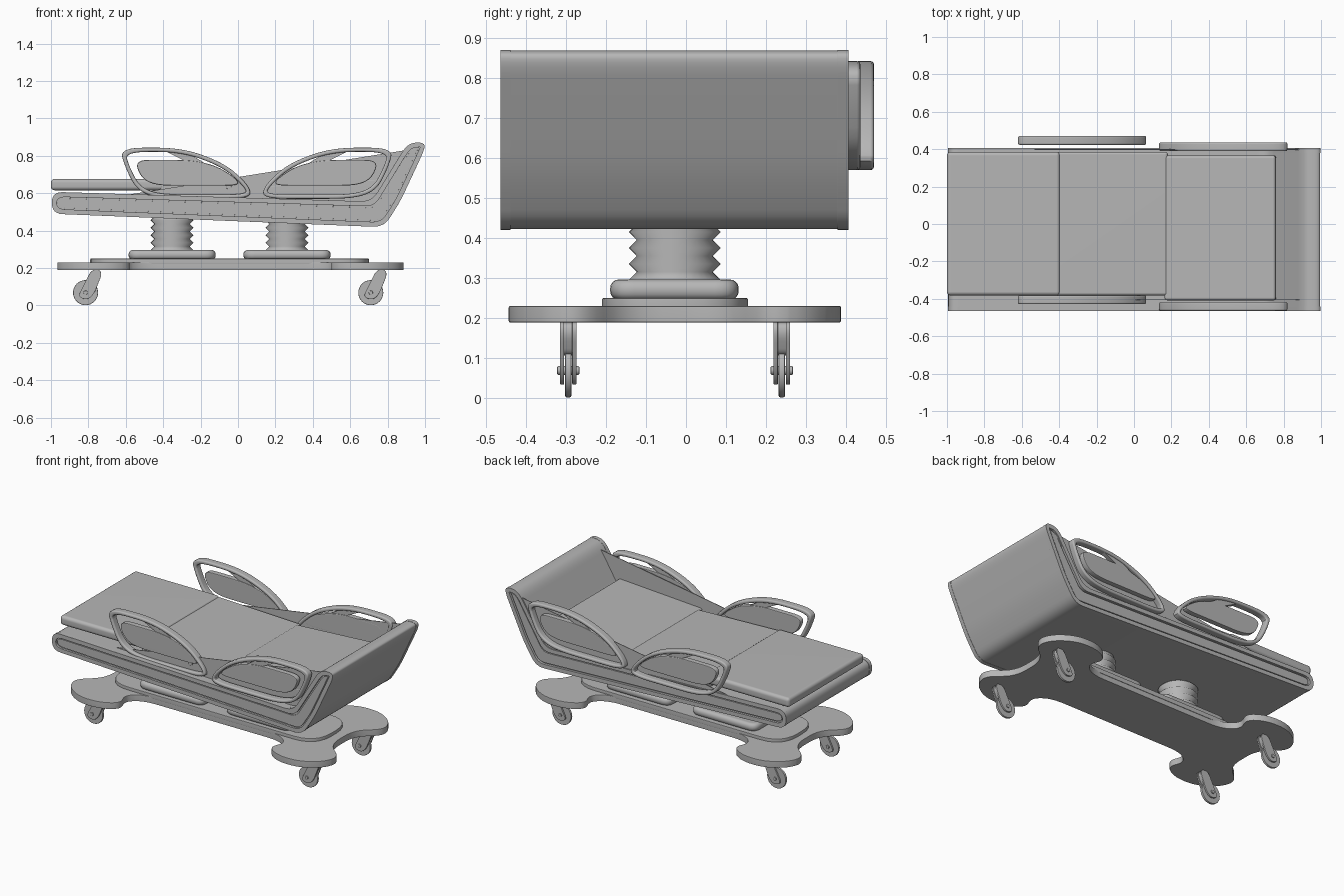
import bpy, bmesh, math
from mathutils import Vector, Matrix

if "Cube" in bpy.data.objects:
    bpy.data.objects.remove(bpy.data.objects["Cube"])

CX, CY = -0.04, -0.028      # centre of the wheeled base
grey = bpy.data.materials.new("mid_grey")
grey.diffuse_color = (0.47, 0.47, 0.47, 1)
grey.use_nodes = True
grey.node_tree.nodes["Principled BSDF"].inputs["Base Color"].default_value = grey.diffuse_color


def finish(name, bm, bevel=0.0, segs=2, angle=35):
    bmesh.ops.recalc_face_normals(bm, faces=bm.faces)
    if bevel:
        edges = [e for e in bm.edges if len(e.link_faces) == 2 and e.calc_face_angle() > 0.8]
        bmesh.ops.bevel(bm, geom=edges, offset=bevel, segments=segs, profile=0.5,
                        affect='EDGES', clamp_overlap=True)
    me = bpy.data.meshes.new(name)
    bm.to_mesh(me)
    bm.free()
    me.materials.append(grey)
    ob = bpy.data.objects.new(name, me)
    bpy.context.collection.objects.link(ob)
    bpy.ops.object.select_all(action='DESELECT')
    ob.select_set(True)
    bpy.context.view_layer.objects.active = ob
    bpy.ops.object.shade_smooth_by_angle(angle=math.radians(angle))
    if bevel:
        ob.modifiers.new("flat_faces", 'WEIGHTED_NORMAL').keep_sharp = True
    return ob


def offset(pts, d):
    # inward mitred offset of a counter-clockwise polygon
    out = []
    for i, p in enumerate(pts):
        p = Vector(p)
        a = (p - Vector(pts[i - 1])).normalized()
        b = (Vector(pts[(i + 1) % len(pts)]) - p).normalized()
        na, nb = Vector((-a.y, a.x)), Vector((-b.y, b.x))
        out.append(p + (na + nb) * d / (1 + na.dot(nb)))
    return out


def rounded(pts, r, n=6):
    out = []
    for i, p in enumerate(pts):
        p, q, s = Vector(p), Vector(pts[i - 1]), Vector(pts[(i + 1) % len(pts)])
        a = p + (q - p).normalized() * min(r, 0.47 * (q - p).length)
        b = p + (s - p).normalized() * min(r, 0.47 * (s - p).length)
        for k in range(n + 1):
            t = k / n
            out.append(a * (1 - t) ** 2 + p * 2 * t * (1 - t) + b * t * t)
    return out


def prism(name, outer, lo, hi, inner=None, axis='y', bevel=0.0, segs=2):
    # solid or ring-shaped plate between two depths along an axis
    bm = bmesh.new()

    def verts(pts, d):
        return [bm.verts.new((p[0], d, p[1]) if axis == 'y' else (p[0], p[1], d)) for p in pts]

    def wall(a, b):
        for i in range(len(a)):
            bm.faces.new((a[i - 1], a[i], b[i], b[i - 1]))
    o0, o1 = verts(outer, lo), verts(outer, hi)
    wall(o0, o1)
    if inner:
        i0, i1 = verts(inner, lo), verts(inner, hi)
        wall(i1, i0)
        wall(o0, i0)
        wall(i1, o1)
    else:
        bm.faces.new(o0)
        bm.faces.new(o1)
    return finish(name, bm, bevel, segs)


def box(name, x, y, z, bevel, tilt=0.0, segs=4):
    bm = bmesh.new()
    bmesh.ops.create_cube(bm, size=1)
    bmesh.ops.scale(bm, vec=(x[1] - x[0], y[1] - y[0], z[1] - z[0]), verts=bm.verts)
    ob = finish(name, bm, bevel, segs)
    ob.location = (sum(x) / 2, sum(y) / 2, sum(z) / 2)
    ob.rotation_euler.y = tilt


def disc(name, x, y, z, r, depth, bevel):
    bm = bmesh.new()
    bmesh.ops.create_cone(bm, cap_ends=True, segments=32, radius1=r, radius2=r, depth=depth,
                          matrix=Matrix.Rotation(math.pi / 2, 4, 'X'))
    finish(name, bm, bevel).location = (x, y, z)


# Bed body: L-shaped profile with headboard, raised rims and inset panels on both sides
body = [(-0.995, 0.49), (0.78, 0.418), (0.87, 0.56), (1.005, 0.85), (0.98, 0.874),
        (0.905, 0.864), (0.715, 0.555), (-0.995, 0.607)]
outline = rounded(body, 0.06)
prism("bed_body", rounded(offset(body, 0.0015), 0.06), -0.452, 0.392)
for side, lo, hi in (("front", -0.465, -0.44), ("back", 0.38, 0.407)):
    prism(side + "_rim", outline, lo, hi, rounded(offset(body, 0.026), 0.05), bevel=0.008, segs=3)
    prism(side + "_panel", rounded(offset(body, 0.034), 0.04), lo + 0.006, hi - 0.006, bevel=0.003)

# Thin sloping gussets that fill the corner beside the mattress
gusset = [(-0.6, 0.59), (0.71, 0.55), (0.93, 0.835)]
for side, y in (("front", -0.405), ("back", 0.398)):
    prism(side + "_gusset", gusset, y - 0.002, y + 0.002)
disc("gusset_button", -0.05, -0.407, 0.635, 0.014, 0.014, 0.002)

# Mattress sections
box("foot_mattress", (-1.0, -0.395), (-0.382, 0.386), (0.615, 0.676), 0.02)
box("middle_mattress", (-0.42, 0.18), (-0.382, 0.386), (0.56, 0.657), 0.015, tilt=0.035)
box("head_mattress", (0.165, 0.76), (-0.408, 0.366), (0.57, 0.665), 0.015, tilt=-0.06)

# Side rails: ring, inner panel and strut, mirrored for the foot pair
rail = [(0.13, 0.57), (0.62, 0.57), (0.74, 0.615), (0.80, 0.73), (0.835, 0.843),
        (0.50, 0.843), (0.27, 0.76), (0.14, 0.64)]
pad = [(0.195, 0.64), (0.63, 0.64), (0.715, 0.675), (0.755, 0.778), (0.45, 0.778),
       (0.31, 0.745), (0.205, 0.675)]
strut = [(0.37, 0.755), (0.47, 0.765), (0.60, 0.83), (0.49, 0.83)]
for name, flip, y in (("front_head", 0, -0.44), ("back_head", 0, 0.413),
                      ("front_foot", 1, -0.405), ("back_foot", 1, 0.447)):
    def place(pts):
        return [(0.2 - p[0], p[1]) for p in reversed(pts)] if flip else pts
    rp = place(rail)
    prism(name + "_rail", rounded(rp, 0.13), y - 0.024, y + 0.024,
          rounded(offset(rp, 0.022), 0.13), bevel=0.009, segs=3)
    prism(name + "_rail_panel", rounded(place(pad), 0.08), y - 0.018, y + 0.018, bevel=0.007)
    prism(name + "_rail_strut", place(strut), y - 0.014, y + 0.014)

# Base plate with four rounded lobes
quarter = [(0.48, 0.18), (0.57, 0.25), (0.525, 0.35), (0.63, 0.416), (0.78, 0.416),
           (0.90, 0.34), (0.94, 0.23), (0.80, 0.12)]
half = quarter[::-1] + [(-x, y) for x, y in quarter]
plate = half + [(-x, -y) for x, y in half]
prism("base_plate", rounded([(x + CX, y + CY) for x, y in plate], 0.09), 0.188, 0.23,
      axis='z', bevel=0.004)
beam = [(-0.79, -0.21), (0.70, -0.21), (0.70, 0.155), (-0.79, 0.155)]
prism("base_beam", rounded(beam, 0.16), 0.22, 0.25, axis='z', bevel=0.004)

# Lifting columns: rounded plinth and ribbed bellows
for name, x in (("foot", -0.352), ("head", 0.262)):
    plinth = [(x - 0.233, -0.19), (x + 0.233, -0.19), (x + 0.233, 0.132), (x - 0.233, 0.132)]
    prism(name + "_plinth", rounded(plinth, 0.06), 0.245, 0.296, axis='z', bevel=0.022, segs=4)
    bm = bmesh.new()
    rings, n = [], 32
    for k in range(10):
        r = 0.115 if k % 2 == 0 else 0.095
        rings.append([bm.verts.new((x + r * math.cos(2 * math.pi * i / n),
                                    CY + r * math.sin(2 * math.pi * i / n),
                                    0.295 + k * 0.02)) for i in range(n)])
    for a, b in zip(rings, rings[1:]):
        for i in range(n):
            bm.faces.new((a[i - 1], a[i], b[i], b[i - 1]))
    finish(name + "_bellows", bm, angle=120)

# Casters: wheel, axle, two fork blades and solid fork neck
for xn, x in (("foot", -0.815), ("head", 0.71)):
    for yn, y in (("front", -0.295), ("back", 0.24)):
        nm = f"{xn}_{yn}_caster"
        disc(nm + "_wheel", x, y, 0.068, 0.067, 0.016, 0.004)
        disc(nm + "_axle", x, y, 0.068, 0.011, 0.056, 0.003)
        arm = [(x - 0.042, 0.045), (x + 0.01, 0.028), (x + 0.045, 0.06),
               (x + 0.087, 0.165), (x + 0.075, 0.192), (x + 0.03, 0.188)]
        for s in (-1, 1):
            yy = y + s * 0.0155
            prism(f"{nm}_fork_{s}", rounded(arm, 0.03), yy - 0.0055, yy + 0.0055, bevel=0.002)
        neck = [(x + 0.0, 0.105), (x + 0.055, 0.105), (x + 0.08, 0.16),
                (x + 0.072, 0.19), (x + 0.03, 0.186)]
        prism(nm + "_neck", rounded(neck, 0.02), y - 0.0195, y + 0.0195)
